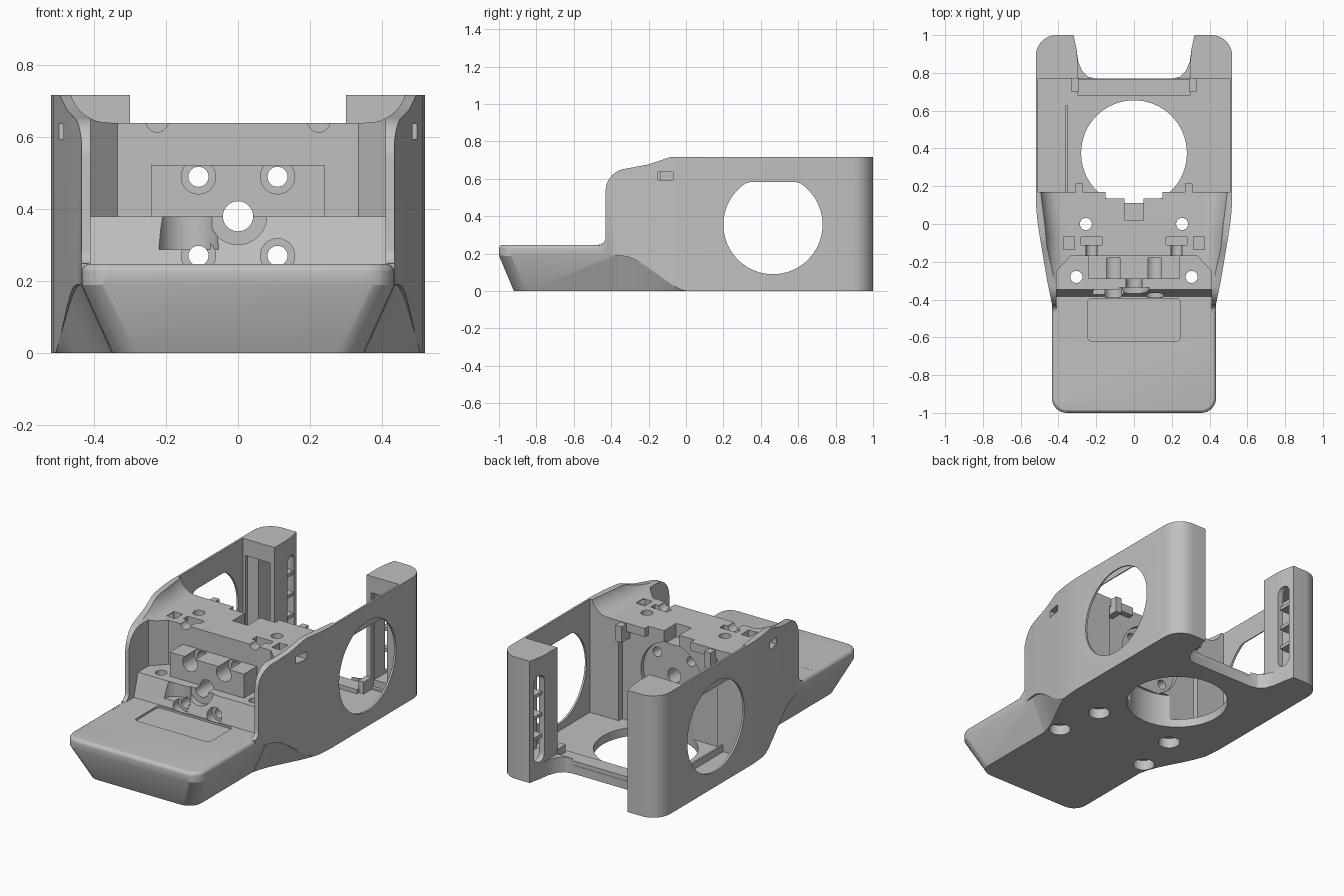
import bpy, bmesh
from math import sin, cos, radians, pi

cube = bpy.data.objects.get("Cube")
if cube:
    bpy.data.objects.remove(cube)

grey = bpy.data.materials.new("mid_grey")
grey.use_nodes = True
grey.diffuse_color = (0.53, 0.53, 0.53, 1)
grey.node_tree.nodes["Principled BSDF"].inputs["Base Color"].default_value = (0.53, 0.53, 0.53, 1)


def loft(name, sections):
    """Skin matching 3D outlines and cap both ends."""
    bm = bmesh.new()
    rings = [[bm.verts.new(p) for p in sec] for sec in sections]
    n = len(rings[0])
    bm.faces.new(rings[0])
    bm.faces.new(rings[-1])
    for a, b in zip(rings, rings[1:]):
        for i in range(n):
            j = (i + 1) % n
            bm.faces.new((a[i], a[j], b[j], b[i]))
    bmesh.ops.recalc_face_normals(bm, faces=bm.faces)
    mesh = bpy.data.meshes.new(name)
    bm.to_mesh(mesh)
    bm.free()
    mesh.materials.append(grey)
    ob = bpy.data.objects.new(name, mesh)
    bpy.context.collection.objects.link(ob)
    return ob


def prism(name, pts, axis, lo, hi):
    """Extrude a 2D outline along an axis; outline is in the other two axes, in order."""
    place = {"x": lambda a, b, c: (c, a, b), "y": lambda a, b, c: (a, c, b), "z": lambda a, b, c: (a, b, c)}[axis]
    return loft(name, [[place(a, b, c) for a, b in pts] for c in (lo, hi)])


def box(name, x, y, z):
    return prism(name, [(x[0], y[0]), (x[1], y[0]), (x[1], y[1]), (x[0], y[1])], "z", *z)


def arc(cx, cy, r, a0, a1, n=8):
    return [(cx + r * cos(radians(a0 + (a1 - a0) * i / n)),
             cy + r * sin(radians(a0 + (a1 - a0) * i / n))) for i in range(n + 1)]


def disc(cx, cy, r, n=40):
    return [(cx + r * cos(2 * pi * i / n), cy + r * sin(2 * pi * i / n)) for i in range(n)]


def both(half):
    """Complete a right-hand outline with its mirror image."""
    return half + [(-x, y) for x, y in reversed(half)]


def combine(target, tool, op="DIFFERENCE"):
    mod = target.modifiers.new("join", "BOOLEAN")
    mod.operation, mod.object, mod.solver = op, tool, "EXACT"
    dg = bpy.context.evaluated_depsgraph_get()
    target.data = bpy.data.meshes.new_from_object(target.evaluated_get(dg))
    target.modifiers.clear()
    bpy.data.objects.remove(tool)


# Outer shell: plan outline crossed with side outline
plan = both(arc(0.355, -0.92, 0.08, -90, 0) + [(0.435, -0.42), (0.46, -0.3), (0.5, -0.06), (0.513, 0.03), (0.52, 0.12)]
            + arc(0.41, 0.89, 0.11, 0, 90))
side = ([(-1.1, 0), (-1.1, 0.247)] + arc(-0.47, 0.287, 0.04, -90, 0, 4) + arc(-0.31, 0.535, 0.12, 180, 95, 8)
        + [(-0.2, 0.677), (-0.14, 0.697), (-0.1, 0.712), (-0.07, 0.718), (0, 0.718), (1.1, 0.718), (1.1, 0)])
body = prism("body_shell", plan, "z", 0, 1)
combine(body, prism("side_outline", side, "x", -1, 1), "INTERSECT")


# Tapered tray underside and rolled tray rim, both with rounded corners
def keel_ring(t, z):
    half = arc(0.27 + 0.086 * t, -0.84 - 0.08 * t, 0.08, -90, 0) + [(0.35 + 0.086 * t, -0.2)]
    return [(x, y, z) for x, y in both(half)]


def rim_ring(angle, r=0.026):
    inset, z = r * (1 - cos(radians(angle))), 0.249 - r + r * sin(radians(angle))
    half = arc(0.355, -0.92, 0.081 - inset, -90, 0) + [(0.436 - inset, -0.2)]
    return [(x, y, z) for x, y in both(half)]


undercut = box("undercut", (-0.7, 0.7), (-1.2, -0.36), (-0.02, 0.19))
combine(undercut, loft("keel", [keel_ring(-0.2, -0.038), keel_ring(1.1, 0.209)]))
combine(body, undercut)
rim_cut = box("rim_cut", (-0.7, 0.7), (-1.2, -0.465), (0.224, 0.2485))
combine(rim_cut, loft("rim", [[(x, y, 0.2) for x, y, z in rim_ring(0)]] + [rim_ring(a) for a in (0, 22, 45, 67, 90)]))
combine(body, rim_cut)

# Flanks blending back to the full width
for s in (-1, 1):
    sections = []
    for i in range(9):
        t = i / 8
        k = 0.5 + 0.5 * cos(pi * t)
        y, w, z = -0.362 + 0.4 * t, 0.437 + 0.078 * t, 0.19 * k
        sections.append([(s * (w - 0.086 * k - 0.01), y, -0.02), (s * (w - 0.086 * k), y, 0),
                         (s * (w + 0.008 * t), y, z + 0.001), (s * 0.7, y, z + 0.001), (s * 0.7, y, -0.02)])
    combine(body, loft("flank_blend", sections))

# Rear bay, lowered block top with coved sides, and stepped front niche
combine(body, box("rear_bay", (-0.508, 0.508), (0.17, 0.77), (0.05, 1)))
cove = []
for y, e in ((-0.6, 0), (-0.08, 0), (0.0, 0.008), (0.08, 0.018), (0.175, 0.03)):
    half = [(0.35, 0.64)] + arc(0.36 + e, 0.75, 0.11, -80, -10, 8) + [(0.478 + e, 0.8)]
    cove.append([(x, y, z) for x, z in both(half)])
combine(body, loft("cove_cut", cove))
combine(body, prism("upper_niche", both([(0.41, -0.6), (0.41, -0.25), (0.335, -0.17)]), "z", 0.38, 1))
combine(body, prism("lower_niche", [(-0.6, 0.2465), (-0.385, 0.2465), (-0.345, 0.385), (-0.345, 0.45), (-0.6, 0.45)],
                    "x", -0.41, 0.41))
tray_recess = both(arc(0.225, -0.6, 0.02, -90, 0, 4) + arc(0.225, -0.415, 0.02, 0, 90, 4))
combine(body, prism("tray_recess", tray_recess, "z", 0.235, 0.3))

# Open back: filleted at the floor, straight between the corner columns
fillet = [(0.2, 0.77), (0.245, 0.78), (0.275, 0.81), (0.295, 0.86), (0.305, 0.93), (0.32, 1.0), (0.32, 1.1)]
combine(body, prism("back_gap_low", both(fillet), "z", -0.1, 0.1))
combine(body, prism("back_gap", both([(0.3, 0.76), (0.3, 0.88), (0.305, 0.93), (0.32, 1.0), (0.32, 1.1)]), "z", 0.09, 1))

# Floor opening and round side windows with a flattened, stepped top
combine(body, prism("floor_opening", disc(0, 0.375, 0.28, 64), "z", -0.1, 0.2))
for s in (-1, 1):
    for start, top in ((0.47, 0.582), (0.514, 0.618)):
        window = [(y, min(z, top)) for y, z in disc(0.465, 0.355, 0.265, 64)]
        combine(body, prism("side_window", window, "x", s * start, s * 0.6))

# Shallow motor seat on the back of the block
combine(body, box("motor_pocket", (-0.32, 0.32), (0.135, 0.3), (0.05, 0.59)))
combine(body, prism("motor_seat", disc(0, 0.38, 0.2), "y", 0.11, 0.3))
combine(body, box("top_notch", (-0.15, 0.15), (0.135, 0.3), (0.55, 0.8)))
combine(body, box("wire_notch", (-0.05, 0.05), (0.02, 0.3), (0.56, 0.8)))

# Front mounting block, then drilled holes
combine(body, box("front_mount", (-0.242, 0.242), (-0.29, -0.15), (0.36, 0.522)), "UNION")
for x in (-0.11, 0.11):
    for z, front, back in ((0.49, -0.4, -0.18), (0.27, -0.39, -0.33)):
        combine(body, prism("bolt_hole", disc(x, z, 0.028, 24), "y", front, 0.3))
        combine(body, prism("bolt_seat", disc(x, z, 0.048, 24), "y", front, back))
combine(body, prism("shaft_hole", disc(0, 0.38, 0.042, 32), "y", -0.6, 0.3))
combine(body, prism("shaft_seat", arc(0, 0.381, 0.08, 180, 360, 16), "y", -0.5, -0.335))
combine(body, prism("round_bite", disc(-0.137, -0.39, 0.085, 32), "z", 0.287, 0.379))

for s in (-1, 1):
    # Vertical screw holes with wide seats underneath
    for x, y in ((0.305, -0.28), (0.255, 0.0)):
        combine(body, prism("screw_hole", disc(s * x, y, 0.032, 24), "z", -0.1, 0.8))
        combine(body, prism("screw_seat", disc(s * x, y, 0.06, 24), "z", -0.1, 0.06))
    # Nut slots on the block top, cable slots through the walls
    combine(body, box("nut_slot", sorted((s * 0.17, s * 0.28)), (-0.11, -0.07), (0.56, 0.8)))
    combine(body, prism("nut_groove", disc(s * 0.225, 0.645, 0.031, 24), "y", -0.3, -0.1))
    combine(body, box("tie_pocket", sorted((s * 0.315, s * 0.372)), (-0.135, -0.065), (0.585, 0.8)))
    combine(body, box("tie_slot", sorted((s * 0.36, s * 0.6)), (-0.15, -0.07), (0.595, 0.637)))
    # Hollow rear columns with a recessed front and a vent slot
    combine(body, box("column_recess", sorted((s * 0.33, s * 0.49)), (0.75, 0.79), (0.06, 0.62)))
    combine(body, box("column_hollow", sorted((s * 0.335, s * 0.42)), (0.76, 0.975), (0.1, 0.61)))
    vent = arc(0.93, 0.57, 0.04, 0, 180) + arc(0.93, 0.14, 0.04, 180, 360)
    combine(body, prism("vent_slot", vent, "x", s * 0.25, s * 0.36))

# Added pieces
parts = [body,
         box("back_rail", (-0.3, 0.3), (0.68, 0.768), (0.02, 0.075)),
         box("cable_guide", (-0.362, -0.352), (0.165, 0.63), (0.03, 0.09))]
for s, label in ((-1, "right"), (1, "left")):
    parts.append(box(label + "_rail_stop", sorted((s * 0.295, s * 0.33)), (0.7, 0.775), (0.03, 0.12)))
    parts.append(box(label + "_block_tab", sorted((s * 0.27, s * 0.31)), (0.13, 0.215), (0.54, 0.635)))
    for i in range(3):
        z = 0.23 + 0.125 * i
        parts.append(box(f"{label}_vent_bar_{i + 1}", sorted((s * 0.318, s * 0.4)), (0.885, 0.98), (z, z + 0.02)))

bpy.ops.object.select_all(action="DESELECT")
for ob in parts:
    ob.select_set(True)
bpy.context.view_layer.objects.active = body
bpy.ops.object.shade_smooth_by_angle(angle=radians(28))
